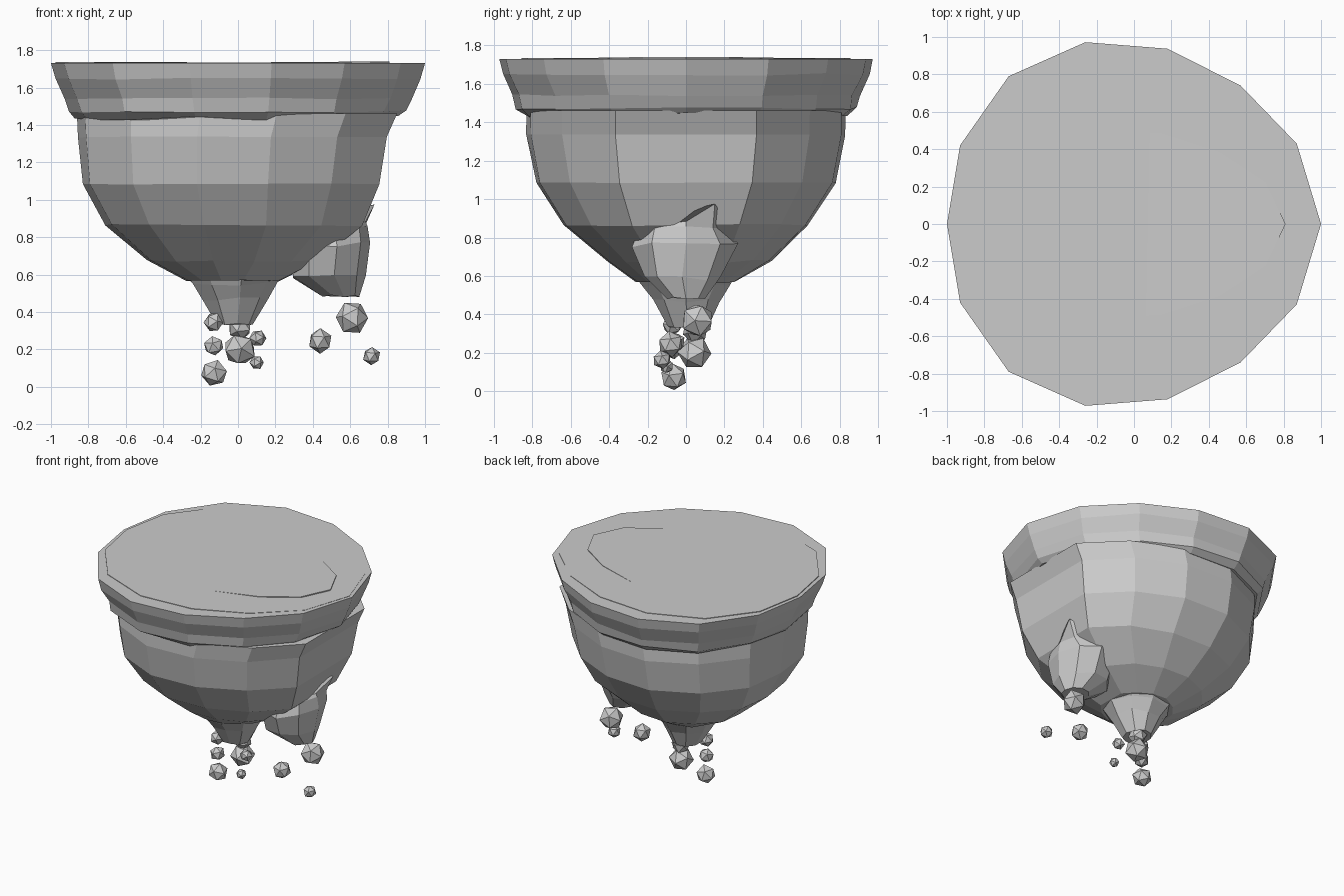
import bpy, bmesh, math, random
from mathutils import Vector, Euler

random.seed(4)

stone = bpy.data.materials.new("grey stone")
stone.diffuse_color = (0.6, 0.6, 0.6, 1)

# Half outline of the irregular 14-sided rim plan, mirrored across y
HALF = [(0.87, 0.43), (0.57, 0.74), (0.18, 0.937), (-0.26, 0.972), (-0.67, 0.79), (-0.93, 0.42)]
PLAN = [(1, 0)] + HALF + [(-1, 0)] + [(x, -y) for x, y in reversed(HALF)]
# 13-sided bowl plan with a broad flat face on +x
BOWL_HALF = [(0.755, 0.345), (0.5, 0.605), (0.16, 0.76), (-0.22, 0.78), (-0.56, 0.62), (-0.79, 0.34)]
BOWL = BOWL_HALF + [(-0.83, 0)] + [(x, -y) for x, y in reversed(BOWL_HALF)]
POLY9 = [(math.cos(k * math.tau / 9), math.sin(k * math.tau / 9)) for k in range(9)]


def finish(name, bm):
    bmesh.ops.recalc_face_normals(bm, faces=bm.faces)
    me = bpy.data.meshes.new(name)
    bm.to_mesh(me)
    bm.free()
    me.materials.append(stone)
    ob = bpy.data.objects.new(name, me)
    bpy.context.collection.objects.link(ob)
    return ob


def loft(name, plan, rings, tilt=0.0):
    """Stack scaled copies of a plan.
    ring = (z, centre x, centre y, scale x, scale y, height jitter, radius jitter)."""
    bm = bmesh.new()
    loops = []
    for z, cx, cy, sx, sy, jz, jr in rings:
        loop = []
        for x, y in plan:
            s = 1 + random.uniform(-jr, jr)
            loop.append(bm.verts.new((cx + x * sx * s, cy + y * sy * s,
                                      z + tilt * x + random.uniform(-jz, jz))))
        loops.append(loop)
    n = len(plan)
    for a, b in zip(loops, loops[1:]):
        for k in range(n):
            bm.faces.new((a[k], a[(k + 1) % n], b[(k + 1) % n], b[k]))
    bm.faces.new(loops[0])
    bm.faces.new(loops[-1])
    return finish(name, bm)


# Overhanging rim with a slight bulge and a wavy lower edge
loft("rim", PLAN, [
    (1.73, 0, 0, 1.0, 1.0, 0, 0),
    (1.65, 0, 0, 0.975, 0.982, 0.008, 0.003),
    (1.54, 0, 0, 0.93, 0.925, 0.006, 0.008),
    (1.472, 0, 0, 0.9, 0.915, 0.006, 0.006),
    (1.435, -0.005, 0, 0.865, 0.865, 0.014, 0.005),
])

# Thin tilted plates breaking through the top
loft("top_plate", PLAN, [(1.725, 0, 0, 0.975, 0.88, 0, 0), (1.734, 0, 0, 0.975, 0.88, 0.001, 0)], -0.002)
loft("top_inner_plate", PLAN, [(1.725, 0, 0, 0.81, 0.52, 0, 0), (1.734, 0, 0, 0.81, 0.52, 0, 0)], 0.006)

# Main rock bowl
loft("bowl", BOWL, [
    (1.46, 0.035, 0, 1.08, 1.065, 0, 0),
    (1.335, 0.01, 0, 1.04, 1.065, 0.003, 0.003),
    (1.085, 0, 0, 1.0, 1.0, 0.003, 0.003),
    (0.865, 0.01, 0, 0.87, 0.815, 0.005, 0.006),
    (0.675, -0.005, 0.02, 0.58, 0.545, 0.008, 0.008),
    (0.565, -0.02, 0, 0.31, 0.33, 0.006, 0.01),
])

# Small tapering spike beneath the bowl
loft("lower_spike", POLY9, [
    (0.6, -0.025, 0, 0.27, 0.265, 0.015, 0.04),
    (0.55, -0.025, 0, 0.23, 0.23, 0.01, 0.03),
    (0.47, -0.02, 0, 0.175, 0.175, 0.01, 0.03),
    (0.335, -0.02, 0.01, 0.1, 0.11, 0.006, 0.02),
])

# Side outcrop with one raised point
lump = loft("side_outcrop", POLY9, [
    (0.885, 0.48, 0.0, 0.2, 0.22, 0.01, 0.02),
    (0.85, 0.485, 0.0, 0.21, 0.25, 0.01, 0.02),
    (0.76, 0.49, 0.0, 0.22, 0.28, 0.015, 0.02),
    (0.59, 0.48, -0.02, 0.2, 0.2, 0.015, 0.02),
    (0.485, 0.55, 0.0, 0.1, 0.1, 0.006, 0.02),
])
lump.data.vertices[1].co = (0.73, 0.15, 0.975)
lump.data.vertices[10].co = (0.675, 0.14, 0.85)

# Loose floating pebbles: x, y, z, radius
PEBBLES = [
    (-0.13, -0.07, 0.345, 0.055), (-0.13, -0.07, 0.22, 0.055), (-0.13, -0.065, 0.072, 0.072),
    (0.01, 0.05, 0.315, 0.068), (0.01, 0.045, 0.2, 0.09), (0.105, -0.05, 0.26, 0.047),
    (0.10, -0.1, 0.13, 0.038), (0.44, -0.08, 0.245, 0.068), (0.61, 0.06, 0.37, 0.09),
    (0.715, -0.125, 0.165, 0.049)]
for i, (x, y, z, r) in enumerate(PEBBLES):
    bm = bmesh.new()
    bmesh.ops.create_icosphere(bm, subdivisions=1, radius=r)
    turn = Euler([random.uniform(-0.5, 0.5) for _ in range(3)]).to_matrix()
    for v in bm.verts:
        v.co = turn @ v.co * random.uniform(0.95, 1.05) + Vector((x, y, z))
    finish(f"pebble_{i + 1}", bm)
